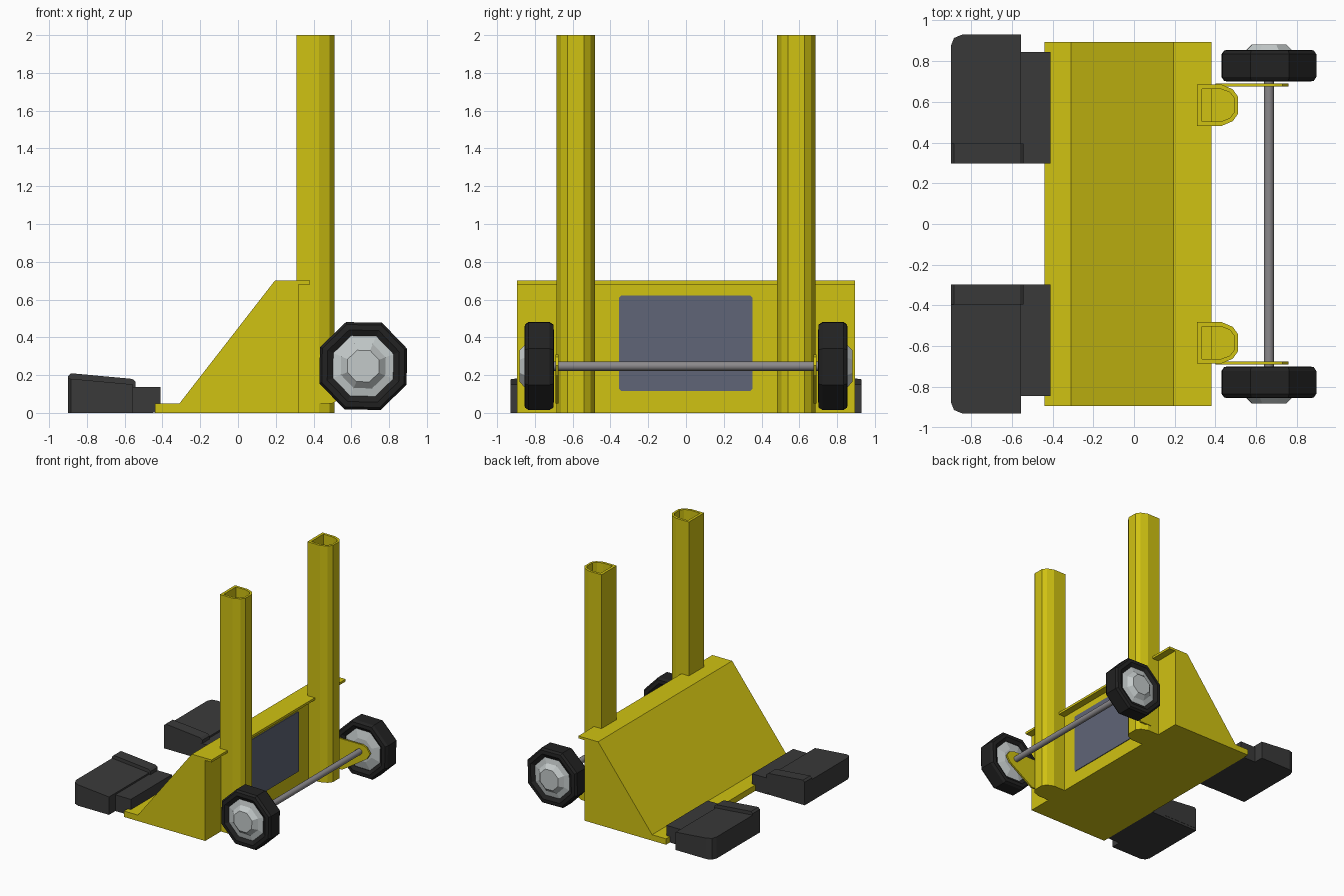
import bpy, bmesh, math

if "Cube" in bpy.data.objects:
    bpy.data.objects.remove(bpy.data.objects["Cube"])


def mat(name, rgb):
    m = bpy.data.materials.new(name)
    m.diffuse_color = (*rgb, 1)
    m.use_nodes = True
    m.node_tree.nodes["Principled BSDF"].inputs["Base Color"].default_value = m.diffuse_color
    return m


YELLOW = mat("yellow_paint", (0.63, 0.54, 0.006))
CHARCOAL = mat("charcoal", (0.042, 0.042, 0.042))
RUBBER = mat("tyre_black", (0.016, 0.016, 0.016))
SILVER = mat("hub_silver", (0.55, 0.59, 0.59))
STEEL = mat("axle_steel", (0.26, 0.25, 0.26))
SLATE = mat("slate_panel", (0.115, 0.13, 0.185))


def finish(bm, name, material):
    bmesh.ops.recalc_face_normals(bm, faces=bm.faces)
    me = bpy.data.meshes.new(name)
    bm.to_mesh(me)
    bm.free()
    me.materials.append(material)
    ob = bpy.data.objects.new(name, me)
    bpy.context.collection.objects.link(ob)
    return ob


def prism(name, pts, lo, hi, axis, material):
    """Extrude a 2D outline along an axis (y: pts are x,z / z: x,y / x: y,z)."""
    place = {"x": lambda a, b, t: (t, a, b),
             "y": lambda a, b, t: (a, t, b),
             "z": lambda a, b, t: (a, b, t)}[axis]
    bm = bmesh.new()
    rings = [[bm.verts.new(place(a, b, t)) for a, b in pts] for t in (lo, hi)]
    n = len(pts)
    for r in rings:
        bm.faces.new(r)
    for i in range(n):
        j = (i + 1) % n
        bm.faces.new((rings[0][i], rings[0][j], rings[1][j], rings[1][i]))
    return finish(bm, name, material)


def lathe(name, profile, sides, phase, cx, cz, material, closed=False):
    """Rotate (radius, y) points about an axis parallel to y."""
    bm = bmesh.new()
    rings = []
    for r, y in profile:
        rings.append([bm.verts.new((cx + r * math.cos(phase + k * math.tau / sides), y,
                                    cz + r * math.sin(phase + k * math.tau / sides)))
                      for k in range(sides)])
    pairs = list(zip(rings, rings[1:]))
    if closed:
        pairs.append((rings[-1], rings[0]))
    else:
        bm.faces.new(rings[0])
        bm.faces.new(rings[-1])
    for a, b in pairs:
        for k in range(sides):
            j = (k + 1) % sides
            bm.faces.new((a[k], a[j], b[j], b[k]))
    return finish(bm, name, material)


# Wedge body with toe plate and top lip
prism("wedge_body", [(-0.44, 0), (0.32, 0), (0.32, 0.68), (0.38, 0.68), (0.38, 0.70),
                     (0.195, 0.70), (-0.31, 0.05), (-0.44, 0.05)],
      -0.895, 0.895, "y", YELLOW)

# Panel on the wheel side of the body
c = 0.012
prism("rear_panel", [(-0.355 + c, 0.115), (0.352 - c, 0.115), (0.352, 0.115 + c),
                     (0.352, 0.622 - c), (0.352 - c, 0.622), (-0.355 + c, 0.622),
                     (-0.355, 0.622 - c), (-0.355, 0.115 + c)],
      0.318, 0.326, "x", SLATE)

# Axle
AX, AZ, PH = 0.663, 0.248, math.radians(21.5)
axle = lathe("axle", [(0.025, -0.72), (0.025, 0.72)], 16, 0, AX, AZ, STEEL)
for p in axle.data.polygons:
    p.use_smooth = len(p.vertices) == 4


def post(name, s):
    """Hollow upright, closed near the bottom."""
    outer = [(0.31, 0.482), (0.43, 0.482), (0.485, 0.505), (0.51, 0.54),
             (0.51, 0.627), (0.485, 0.662), (0.43, 0.685), (0.31, 0.685)]
    inner = [(0.333, 0.503), (0.425, 0.503), (0.47, 0.52), (0.492, 0.548),
             (0.492, 0.619), (0.47, 0.647), (0.425, 0.664), (0.333, 0.664)]
    bm = bmesh.new()
    loops = [[bm.verts.new((x, s * y, z)) for x, y in pts]
             for pts, z in ((outer, 0), (outer, 2), (inner, 2), (inner, 0.045))]
    bm.faces.new(loops[0])
    bm.faces.new(loops[3])
    for a, b in zip(loops, loops[1:]):
        for i in range(8):
            j = (i + 1) % 8
            bm.faces.new((a[i], a[j], b[j], b[i]))
    finish(bm, name, YELLOW)


for side, s in (("left", 1), ("right", -1)):
    post(side + "_post", s)

    # Axle bracket
    prism(side + "_axle_bracket", [(0.40, 0.05), (0.50, 0.05), (0.73, 0.20), (0.76, 0.25),
                                   (0.73, 0.295), (0.69, 0.31), (0.40, 0.31)],
          s * 0.675, s * 0.69, "y", YELLOW)

    # Octagonal wheel: tyre ring and stepped hub
    tyre = [(0.175, 0.72), (0.205, 0.70), (0.236, 0.702), (0.25, 0.722),
            (0.25, 0.835), (0.236, 0.853), (0.205, 0.856), (0.172, 0.838)]
    lathe(side + "_tyre", [(r, s * y) for r, y in tyre], 8, PH, AX, AZ, RUBBER, True)
    hub = [(0.10, 0.705), (0.178, 0.725), (0.174, 0.838), (0.127, 0.848), (0.09, 0.882)]
    lathe(side + "_hub", [(r, s * y) for r, y in hub], 8, PH, AX, AZ, SILVER)

    # Foot block: sloping top, chamfered outer corner
    bm = bmesh.new()
    plan = [(-0.90, 0.30), (-0.555, 0.30), (-0.555, 0.93), (-0.845, 0.93),
            (-0.884, 0.914), (-0.90, 0.875)]
    low = [bm.verts.new((x, s * y, 0)) for x, y in plan]
    top = [bm.verts.new((x, s * y, 0.182 - 0.09 * (x + 0.9))) for x, y in plan]
    bm.faces.new(low)
    bm.faces.new(top)
    for i in range(6):
        j = (i + 1) % 6
        bm.faces.new((low[i], low[j], top[j], top[i]))
    finish(bm, side + "_foot", CHARCOAL)

    # Raised strip on the inner end, and the low step joining the body
    prism(side + "_foot_strip", [(-0.90, 0.02), (-0.90, 0.195), (-0.885, 0.21), (-0.56, 0.18),
                                 (-0.542, 0.165), (-0.542, 0.02)],
          s * 0.298, s * 0.395, "y", CHARCOAL)
    prism(side + "_foot_step", [(-0.56, 0), (-0.41, 0.001), (-0.41, 0.137), (-0.56, 0.137)],
          s * 0.297, s * 0.845, "y", CHARCOAL)
